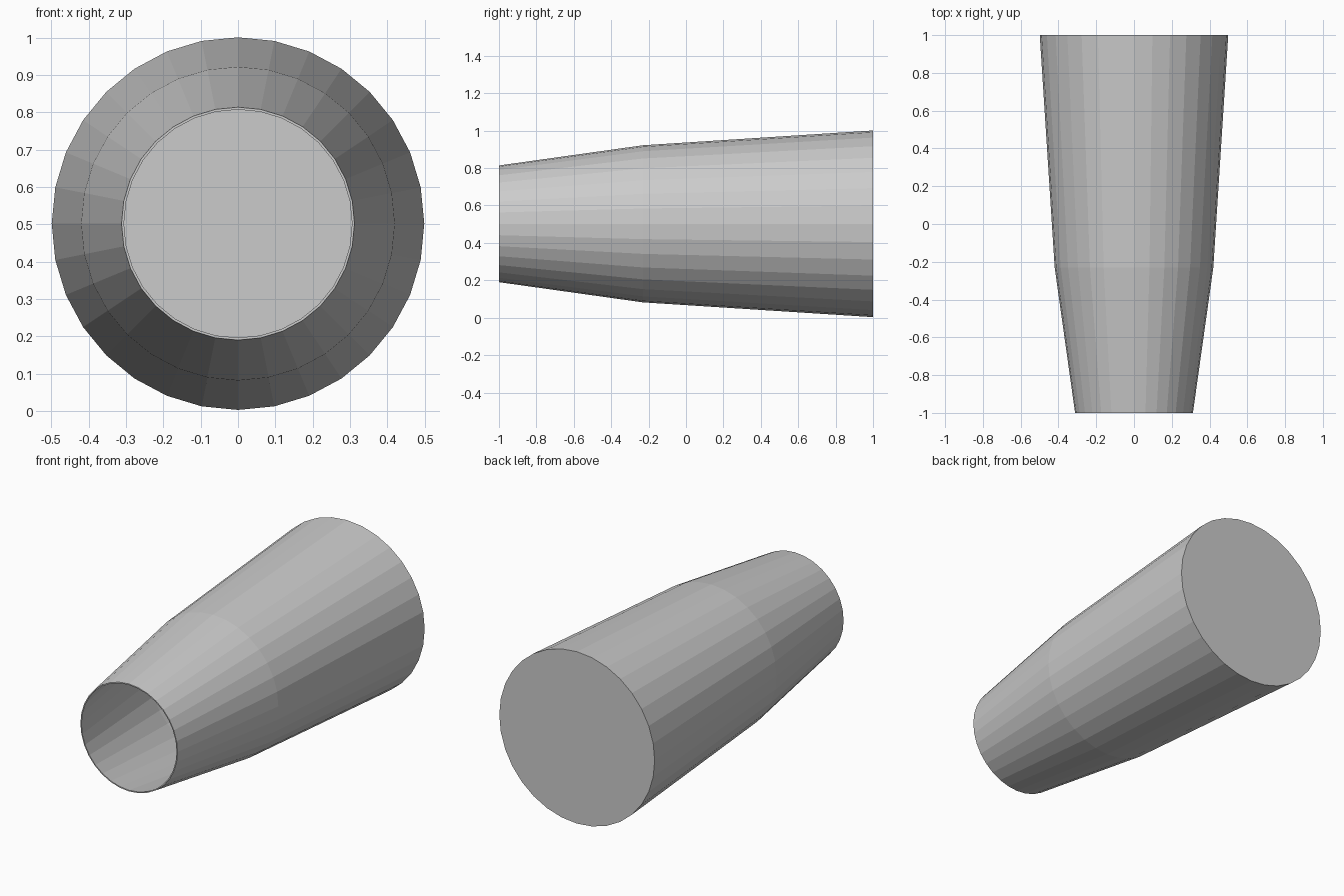
import bpy, bmesh
from math import sin, cos, pi

if "Cube" in bpy.data.objects:
    bpy.data.objects.remove(bpy.data.objects["Cube"])

SIDES, CENTRE_Z, WALL = 32, 0.502, 0.0065

# Profile (radius, y): outer base, outer bend, rim, then back down the inside
outer = [(0.499, 1.0), (0.42, -0.23), (0.312, -1.0)]
inner = [(r - WALL, y) for r, y in reversed(outer)]
inner[-1] = (0.499 - WALL, 1.0 - WALL)

bm = bmesh.new()


def ring(r, y):
    return [bm.verts.new((r * cos(2 * pi * i / SIDES), y,
                          CENTRE_Z + r * sin(2 * pi * i / SIDES)))
            for i in range(SIDES)]


# Tapered walls and rim
rings = [ring(r, y) for r, y in outer + inner]
for a, b in zip(rings, rings[1:]):
    for i in range(SIDES):
        j = (i + 1) % SIDES
        bm.faces.new((a[i], a[j], b[j], b[i]))

# Outer base and inner floor
bm.faces.new(rings[0])
bm.faces.new(rings[-1])
bmesh.ops.recalc_face_normals(bm, faces=bm.faces)

mesh = bpy.data.meshes.new("cup")
bm.to_mesh(mesh)
bm.free()
bpy.context.collection.objects.link(bpy.data.objects.new("cup", mesh))
